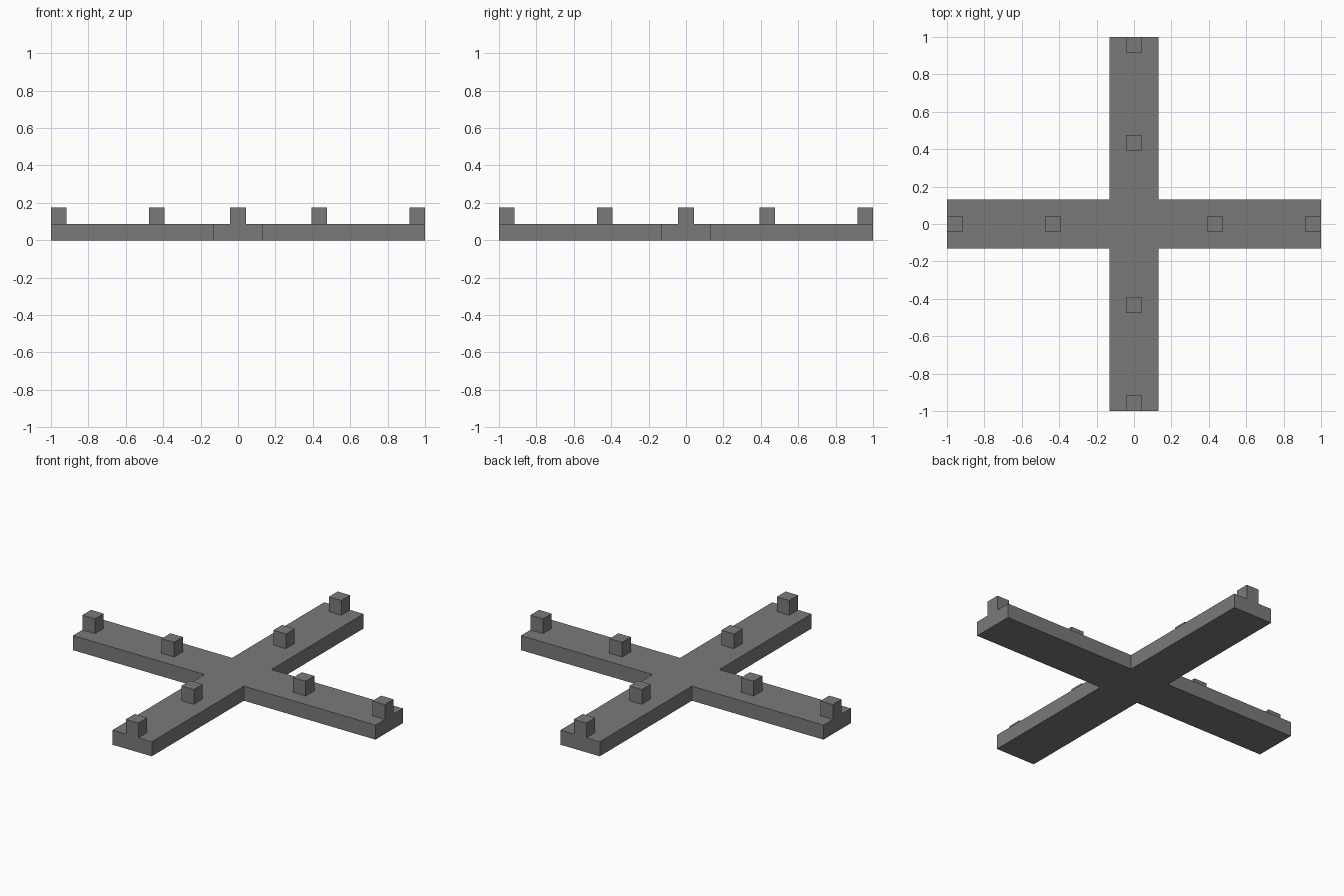
import bpy
import bmesh
from math import pi
from mathutils import Matrix, Vector

cube = bpy.data.objects.get("Cube")
if cube:
    bpy.data.objects.remove(cube, do_unlink=True)

HALF = 0.13      # half width of each arm
THICK = 0.087    # thickness of the cross
PEG = 0.083      # peg width
TOP = 0.175      # height of the peg tops

grey = bpy.data.materials.new("warm_grey")
grey.use_nodes = True
colour = (0.2, 0.195, 0.185, 1)
grey.diffuse_color = colour
grey.node_tree.nodes["Principled BSDF"].inputs["Base Color"].default_value = colour


def add_object(name, bm):
    bmesh.ops.recalc_face_normals(bm, faces=bm.faces)
    mesh = bpy.data.meshes.new(name)
    bm.to_mesh(mesh)
    bm.free()
    mesh.materials.append(grey)
    obj = bpy.data.objects.new(name, mesh)
    bpy.context.collection.objects.link(obj)
    return obj


# Cross base: one arm outline turned four times, then extruded
bm = bmesh.new()
outline = []
for turn in range(4):
    spin = Matrix.Rotation(turn * pi / 2, 3, "Z")
    for point in ((HALF, -HALF, 0), (1, -HALF, 0), (1, HALF, 0)):
        outline.append(bm.verts.new(spin @ Vector(point)))
base = bm.faces.new(outline)
raised = bmesh.ops.extrude_face_region(bm, geom=[base], use_keep_orig=True)
top_verts = [v for v in raised["geom"] if isinstance(v, bmesh.types.BMVert)]
bmesh.ops.translate(bm, verts=top_verts, vec=(0, 0, THICK))
add_object("cross_base", bm)

# Square pegs: one at the middle and one at the tip of each arm
for turn, side in enumerate(("left", "back", "right", "front")):
    spin = Matrix.Rotation(turn * pi / 2, 4, "Z")
    for place, distance in (("inner", 0.435), ("outer", 1 - PEG / 2)):
        bm = bmesh.new()
        move = Matrix.Translation((distance, 0, (THICK + TOP) / 2))
        size = Matrix.Diagonal((PEG, PEG, TOP - THICK, 1))
        bmesh.ops.create_cube(bm, size=1, matrix=spin @ move @ size)
        add_object(f"{side}_{place}_peg", bm)
